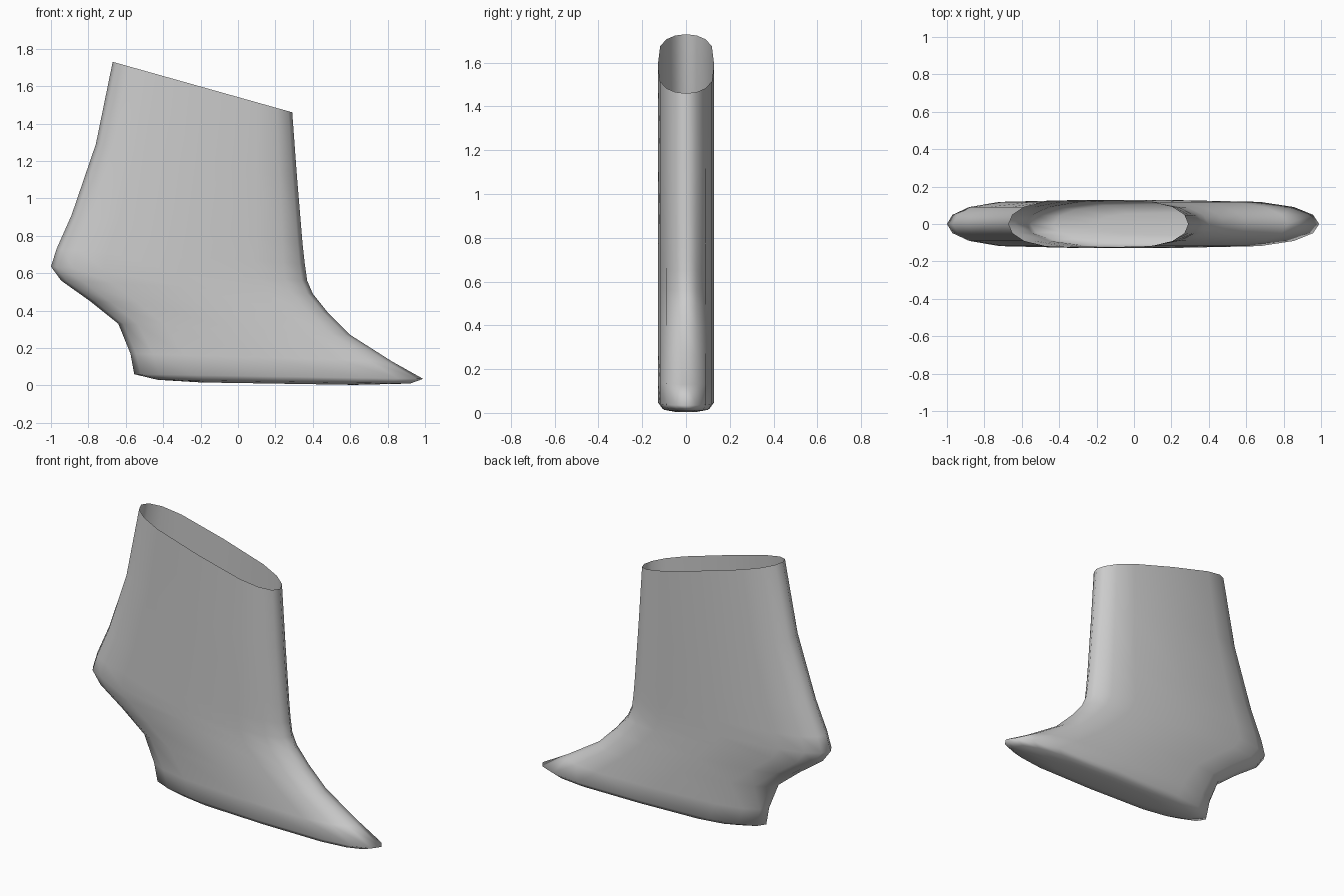
import bpy, bmesh
from math import sin, cos, pi, copysign

cube = bpy.data.objects.get("Cube")
if cube:
    bpy.data.objects.remove(cube)

SIDES = 16

# Slanted cross-sections, top to sole: rear x, rear z, toe x, toe z, half width
SECTIONS = [
    (-0.67, 1.73, 0.29, 1.46, 0.128),
    (-0.76, 1.29, 0.315, 1.12, 0.128),
    (-0.89, 0.91, 0.345, 0.76, 0.128),
    (-0.97, 0.73, 0.357, 0.65, 0.128),
    (-1.00, 0.635, 0.37, 0.56, 0.128),
    (-0.945, 0.56, 0.40, 0.49, 0.128),
    (-0.79, 0.45, 0.48, 0.39, 0.128),
    (-0.64, 0.33, 0.60, 0.27, 0.128),
    (-0.575, 0.17, 0.82, 0.13, 0.128),
    (-0.555, 0.06, 0.99, 0.035, 0.128),
    (-0.43, 0.03, 0.92, 0.01, 0.108),
    (-0.20, 0.016, 0.62, 0.003, 0.06),
]


def add_ring(bm, x0, z0, x1, z1, width):
    """Blunt oval lying along the line from rear to toe."""
    ring = []
    for i in range(SIDES):
        a = 2 * pi * i / SIDES
        c = cos(a)
        t = 0.5 + 0.5 * copysign(abs(c) ** 0.55, c)
        ring.append(bm.verts.new((x0 + (x1 - x0) * t, width * sin(a), z0 + (z1 - z0) * t)))
    return ring


# Open shell lofted through the sections, closed at the sole
bm = bmesh.new()
rings = [add_ring(bm, *s) for s in SECTIONS]
for upper, lower in zip(rings, rings[1:]):
    for i in range(SIDES):
        j = (i + 1) % SIDES
        bm.faces.new((upper[i], lower[i], lower[j], upper[j]))
bm.faces.new(rings[-1][::-1])
for f in bm.faces:
    f.smooth = True

mesh = bpy.data.meshes.new("boot_shell")
bm.to_mesh(mesh)
bm.free()
boot = bpy.data.objects.new("boot_shell", mesh)
bpy.context.collection.objects.link(boot)

# Plain grey material
grey = bpy.data.materials.new("light_grey")
grey.use_nodes = True
colour = (0.6, 0.6, 0.6, 1)
grey.diffuse_color = colour
grey.node_tree.nodes["Principled BSDF"].inputs["Base Color"].default_value = colour
mesh.materials.append(grey)
